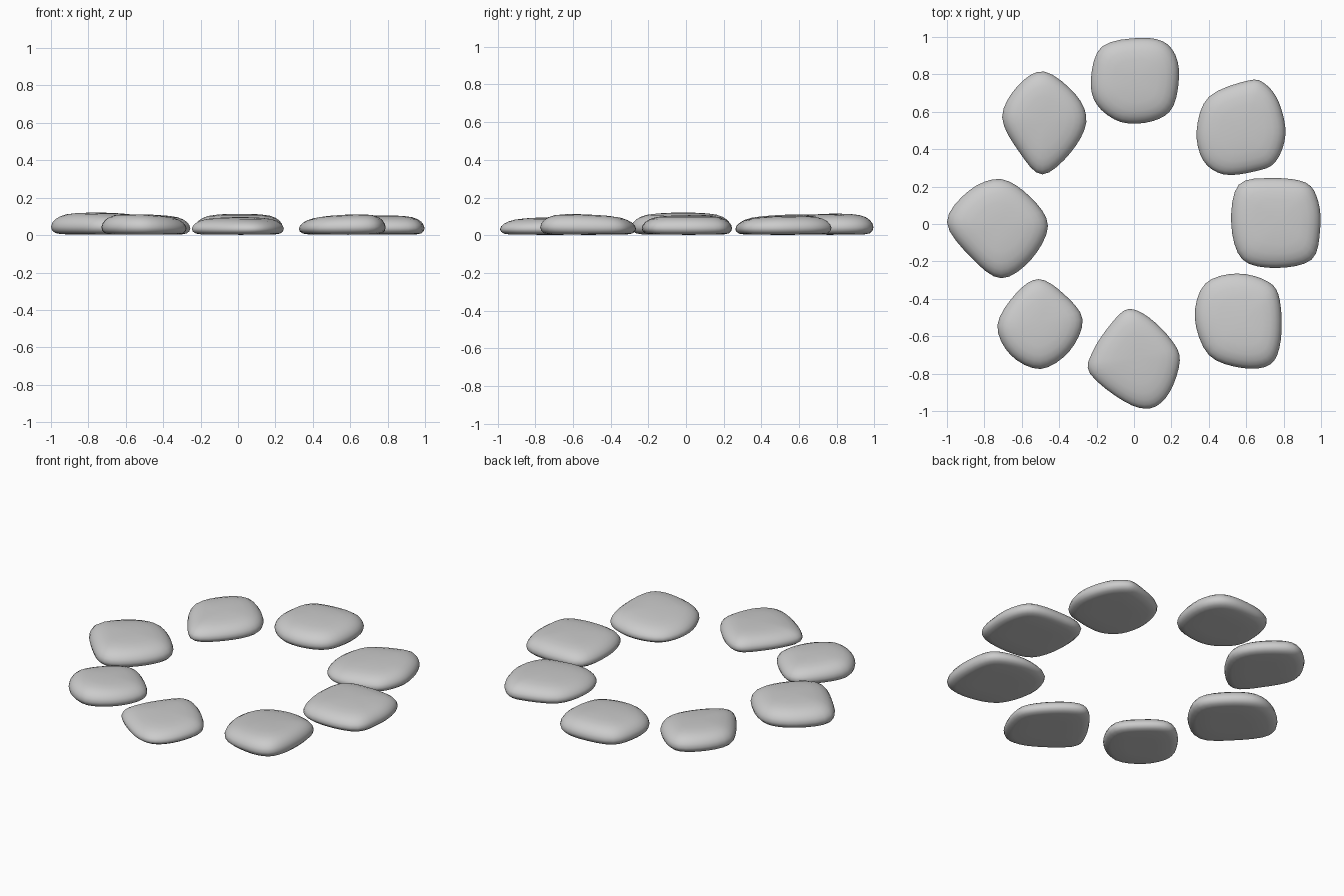
import bpy, bmesh
from mathutils import Vector

if "Cube" in bpy.data.objects:
    bpy.data.objects.remove(bpy.data.objects["Cube"])

# Stone cross-section from underside to crown: (radius fraction, height fraction)
PROFILE = [(0.45, 0.03), (0.80, 0.04), (0.92, 0.09), (0.98, 0.21), (1.0, 0.36),
           (0.975, 0.53), (0.92, 0.68), (0.83, 0.81), (0.70, 0.91),
           (0.50, 0.97), (0.25, 1.0)]
STEPS = 4


def smooth_outline(pts):
    """Closed Catmull-Rom curve through the outline points."""
    p = [Vector(q) for q in pts]
    n, out = len(p), []
    for i in range(n):
        a, b, c, d = p[i - 1], p[i], p[(i + 1) % n], p[(i + 2) % n]
        for k in range(STEPS):
            t = k / STEPS
            out.append(0.5 * (2 * b + (c - a) * t + (2 * a - 5 * b + 4 * c - d) * t**2
                              + (3 * b - a - 3 * c + d) * t**3))
    return out


def stone(name, height, tilt, pts):
    """Flat rounded stone; its top rises by tilt away from the ring centre."""
    line = smooth_outline(pts)[::-1]
    mid = sum(line, Vector((0, 0))) / len(line)
    outward = mid.normalized()
    bm = bmesh.new()

    def vert(r, h, p):
        q = mid + (p - mid) * r
        z = h * (height + tilt * (q - mid).dot(outward))
        return bm.verts.new((q.x, q.y, z))

    rings = [[vert(r, h, p) for p in line] for r, h in PROFILE]
    n = len(line)
    for lo, hi in zip(rings, rings[1:]):
        for i in range(n):
            j = (i + 1) % n
            bm.faces.new((lo[i], lo[j], hi[j], hi[i]))
    # Close the underside and crown
    for ring, h in ((rings[0], 0.02), (rings[-1], 1.01)):
        c = vert(0, h, mid)
        for i in range(n):
            bm.faces.new((ring[i], ring[(i + 1) % n], c))
    bmesh.ops.recalc_face_normals(bm, faces=bm.faces)
    for f in bm.faces:
        f.smooth = True
    me = bpy.data.meshes.new(name)
    bm.to_mesh(me)
    bm.free()
    bpy.context.collection.objects.link(bpy.data.objects.new(name, me))


# Ring of eight stones, outlines clockwise seen from above
stone("stone_north", 0.113, 0.02,
      [(.04, .995), (.18, .96), (.24, .83), (.21, .63), (.10, .55),
       (-.07, .545), (-.20, .64), (-.23, .78), (-.17, .95)])
stone("stone_north_east", 0.10, 0.04,
      [(.61, .767), (.70, .75), (.775, .65), (.81, .48), (.755, .33),
       (.64, .28), (.48, .265), (.37, .34), (.335, .50), (.40, .68)])
stone("stone_east", 0.105, 0.0,
      [(.74, .245), (.92, .22), (.985, .12), (.995, -.03), (.95, -.19),
       (.76, -.235), (.58, -.19), (.52, 0), (.56, .21)])
stone("stone_south_east", 0.107, 0.06,
      [(.55, -.265), (.72, -.31), (.78, -.41), (.785, -.62), (.73, -.75),
       (.58, -.77), (.40, -.70), (.325, -.50), (.38, -.32)])
stone("stone_south", 0.095, -0.02,
      [(-.03, -.455), (.08, -.50), (.20, -.62), (.245, -.73), (.19, -.90),
       (.09, -.985), (-.05, -.95), (-.235, -.80), (-.22, -.68), (-.12, -.53)])
stone("stone_south_west", 0.108, 0.06,
      [(-.51, -.295), (-.38, -.37), (-.275, -.51), (-.345, -.68),
       (-.50, -.775), (-.66, -.70), (-.73, -.54), (-.63, -.37)])
stone("stone_west", 0.119, 0.02,
      [(-.71, .24), (-.55, .14), (-.46, -.01), (-.55, -.19),
       (-.71, -.29), (-.87, -.18), (-1.0, .01), (-.88, .18)])
stone("stone_north_west", 0.108, 0.04,
      [(-.48, .815), (-.31, .69), (-.255, .545), (-.34, .38),
       (-.49, .265), (-.61, .38), (-.705, .57), (-.62, .74)])
